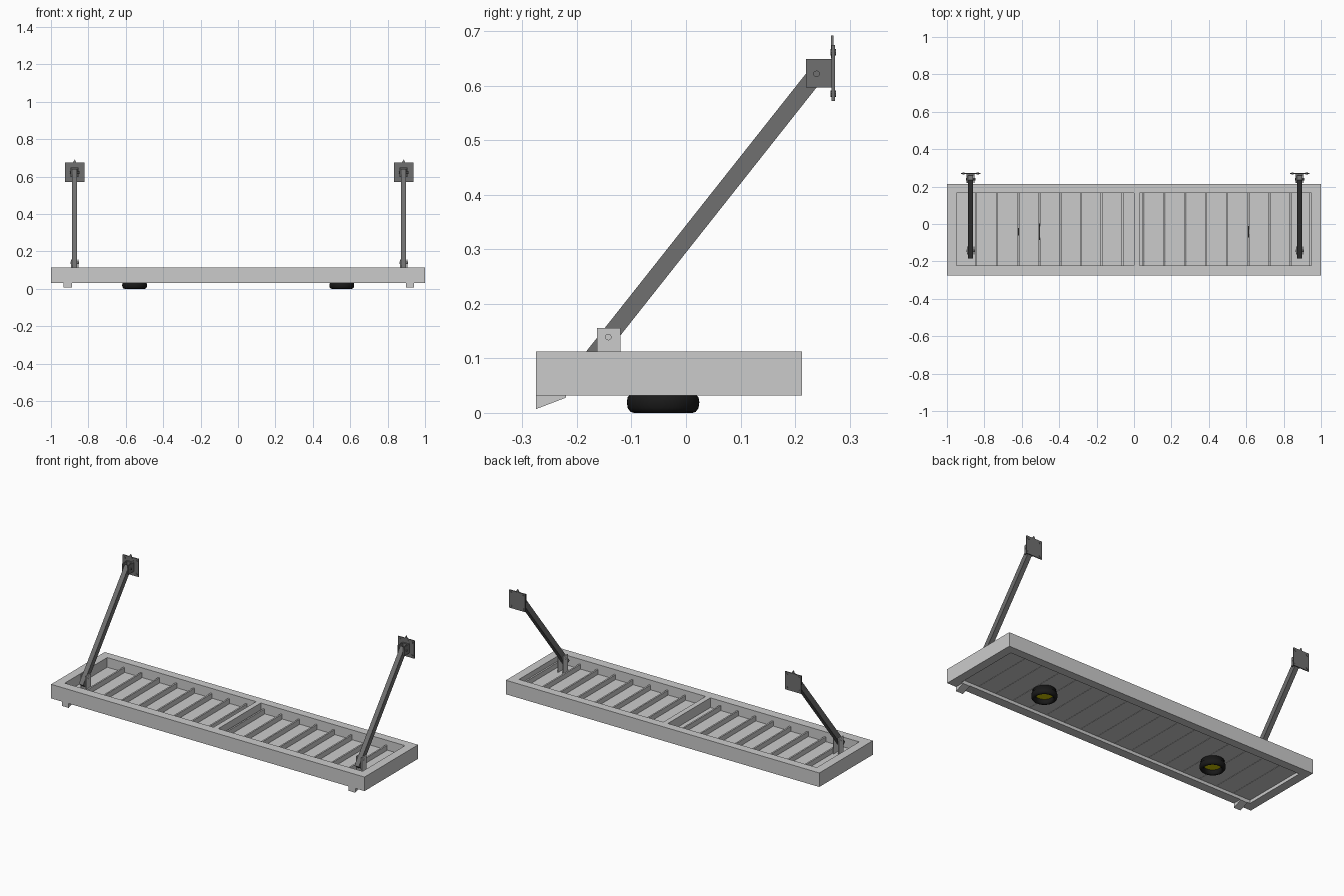
import bpy, bmesh
from math import cos, sin, pi, atan2
from mathutils import Vector, Matrix

if "Cube" in bpy.data.objects:
    bpy.data.objects.remove(bpy.data.objects["Cube"])


def material(name, rgb):
    m = bpy.data.materials.new(name)
    m.diffuse_color = (*rgb, 1)
    m.use_nodes = True
    m.node_tree.nodes["Principled BSDF"].inputs["Base Color"].default_value = m.diffuse_color
    return m


DARK = material("dark_metal", (0.16, 0.16, 0.16))
BLACK = material("black_trim", (0.01, 0.01, 0.01))
YELLOW = material("yellow_lens", (0.6, 0.55, 0.0))


def finish(name, bm, mat=None):
    bmesh.ops.recalc_face_normals(bm, faces=bm.faces)
    me = bpy.data.meshes.new(name)
    bm.to_mesh(me)
    bm.free()
    ob = bpy.data.objects.new(name, me)
    bpy.context.collection.objects.link(ob)
    if mat:
        me.materials.append(mat)
    return ob


def box(name, x, y, z, mat=None):
    bm = bmesh.new()
    c = [(a[0] + a[1]) / 2 for a in (x, y, z)]
    s = [a[1] - a[0] for a in (x, y, z)]
    bmesh.ops.create_cube(bm, size=1, matrix=Matrix.Translation(c) @ Matrix.Diagonal((*s, 1)))
    return finish(name, bm, mat)


def extrude(name, pts, vec, mat=None):
    """Closed polygon pushed along a vector."""
    bm = bmesh.new()
    f = bm.faces.new([bm.verts.new(p) for p in pts])
    r = bmesh.ops.extrude_face_region(bm, geom=[f])
    bmesh.ops.translate(bm, verts=[v for v in r["geom"] if isinstance(v, bmesh.types.BMVert)], vec=vec)
    return finish(name, bm, mat)


def lathe(name, profile, centre, mat, n=40, closed=True):
    bm = bmesh.new()
    rings = [[bm.verts.new((centre[0] + r * cos(2 * pi * i / n), centre[1] + r * sin(2 * pi * i / n), z))
              for i in range(n)] for r, z in profile]
    for k in range(len(rings) if closed else len(rings) - 1):
        a, b = rings[k], rings[(k + 1) % len(rings)]
        for i in range(n):
            j = (i + 1) % n
            bm.faces.new((a[i], a[j], b[j], b[i]))
    ob = finish(name, bm, mat)
    for p in ob.data.polygons:
        p.use_smooth = True
    return ob


def pin(name, centre, length, mat=None, r=0.006):
    bm = bmesh.new()
    m = Matrix.Translation(centre) @ Matrix.Rotation(pi / 2, 4, 'Y')
    bmesh.ops.create_cone(bm, cap_ends=True, segments=12, radius1=r, radius2=r, depth=length, matrix=m)
    return finish(name, bm, mat)


# outer frame with centre beam
Y0, Y1, Z0, Z1 = -0.275, 0.213, 0.032, 0.113
IY0, IY1, IX = -0.222, 0.165, 0.95


def mitred(name, a, b, c, d):
    extrude(name, [(*p, Z0) for p in (a, b, c, d)], (0, 0, Z1 - Z0))


mitred("frame_front", (-1, Y0), (1, Y0), (IX, IY0), (-IX, IY0))
mitred("frame_back", (-1, Y1), (-IX, IY1), (IX, IY1), (1, Y1))
for s, side in ((-1, "left"), (1, "right")):
    mitred("frame_" + side, (s, Y0), (s, Y1), (s * IX, IY1), (s * IX, IY0))
box("centre_beam", (0.0, 0.03), (IY0, IY1), (0.055, Z1))

# soffit planks, each with an upstanding seam flange
N = 17
W = 2 * IX / N
for i in range(N):
    x0 = -IX + i * W
    x1 = x0 + W - 0.0015
    prof = [(x0, 0.05), (x1, 0.05), (x1, 0.085), (x1 - 0.009, 0.085), (x1 - 0.009, 0.057), (x0, 0.057)]
    extrude("soffit_plank", [(x, IY0, z) for x, z in prof], (0, IY1 - IY0, 0))

# drain spouts under the front edge
for x in (-0.91, 0.919):
    prof = [(Y0, Z0), (Y0, 0.007), (-0.22, 0.028), (-0.22, Z0)]
    extrude("drain_spout", [(x - 0.022, y, z) for y, z in prof], (0.044, 0, 0))

# downlights
for x in (-0.553, 0.555):
    c = (x, -0.042)
    prof = [(0.060, 0.050), (0.060, 0.034), (0.065, 0.029), (0.0665, 0.020), (0.065, 0.009), (0.060, 0.002),
            (0.054, 0.0), (0.049, 0.002), (0.045, 0.008), (0.044, 0.018), (0.044, 0.050)]
    lathe("light_ring", prof, c, BLACK)
    bm = bmesh.new()
    bmesh.ops.create_cone(bm, cap_ends=True, segments=40, radius1=0.044, radius2=0.044, depth=0.02,
                          matrix=Matrix.Translation((*c, 0.035)))
    finish("light_lens", bm, YELLOW)

# tie rods with their lower clevis and upper wall bracket
LOW, HIGH = Vector((0, -0.1425, 0.139)), Vector((0, 0.2395, 0.622))
D = (HIGH - LOW).normalized()
P = Vector((0, -D.z, D.y)) * 0.0155
for x in (-0.873, 0.886):
    X = Vector((x, 0, 0))
    a, b = LOW - D * 0.049 + X, HIGH + D * 0.012 + X
    off = Vector((-0.0135, 0, 0))
    extrude("tie_rod", [p + off for p in (a + P, b + P, b - P, a - P)], (0.027, 0, 0), DARK)
    for s in (-1, 1):
        e = sorted((x + s * 0.0145, x + s * 0.0195))
        box("lower_bracket_plate", e, (-0.163, -0.12), (0.055, 0.156))
        e = sorted((x + s * 0.0145, x + s * 0.0215))
        box("wall_bracket_plate", e, (0.22, 0.264), (0.597, 0.649), DARK)
    pin("lower_pin", LOW + X, 0.046)
    pin("upper_pin", HIGH + X, 0.052, DARK)
    box("bracket_web", (x - 0.0215, x + 0.0215), (0.258, 0.268), (0.597, 0.649), DARK)
    box("wall_plate", (x - 0.051, x + 0.051), (0.267, 0.273), (0.572, 0.675), DARK)
    # pointed tab above the wall plate, and corner fixings
    extrude("plate_tab", [(x - 0.022, 0.266, 0.65), (x + 0.022, 0.266, 0.65), (x, 0.266, 0.692)],
            (0, 0.005, 0), DARK)
    for sx in (-1, 1):
        for sz in (-1, 1):
            bm = bmesh.new()
            m = Matrix.Translation((x + sx * 0.038, 0.27, 0.6235 + sz * 0.038)) @ Matrix.Rotation(pi / 2, 4, 'X')
            bmesh.ops.create_cone(bm, cap_ends=True, segments=8, radius1=0.006, radius2=0.006, depth=0.01, matrix=m)
            finish("plate_fixing", bm, DARK)
